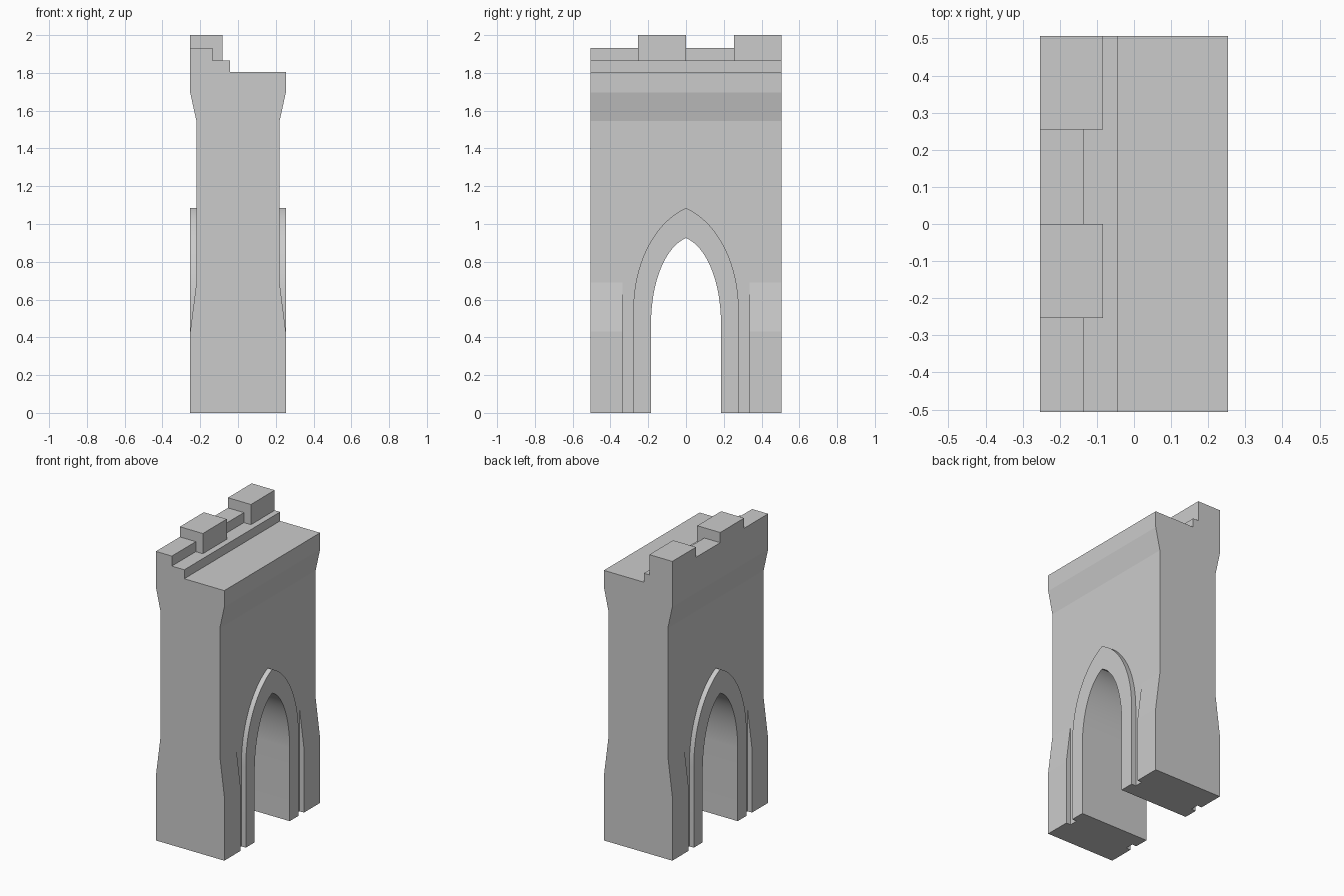
import bpy, bmesh, math
from mathutils import Vector

if "Cube" in bpy.data.objects:
    bpy.data.objects.remove(bpy.data.objects["Cube"])


def prism(name, points, offset):
    """Extrude a closed outline of 3D points along an offset."""
    bm = bmesh.new()
    face = bm.faces.new([bm.verts.new(p) for p in points])
    ext = bmesh.ops.extrude_face_region(bm, geom=[face])
    moved = [g for g in ext["geom"] if isinstance(g, bmesh.types.BMVert)]
    bmesh.ops.translate(bm, vec=Vector(offset), verts=moved)
    bmesh.ops.recalc_face_normals(bm, faces=bm.faces)
    mesh = bpy.data.meshes.new(name)
    bm.to_mesh(mesh)
    bm.free()
    obj = bpy.data.objects.new(name, mesh)
    bpy.context.collection.objects.link(obj)
    return obj


def box(name, x0, x1, y0, y1, z0, z1):
    pts = [(x0, y0, z0), (x1, y0, z0), (x1, y1, z0), (x0, y1, z0)]
    return prism(name, pts, (0, 0, z1 - z0))


def combine(target, other, operation):
    """Apply a boolean and discard the helper."""
    mod = target.modifiers.new(operation.title(), 'BOOLEAN')
    mod.operation, mod.solver, mod.object = operation, 'EXACT', other
    other.hide_render = True
    bpy.context.view_layer.objects.active = target
    bpy.ops.object.modifier_apply(modifier=mod.name)
    bpy.data.objects.remove(other, do_unlink=True)


def arch(name, curve, half_depth, bottom, steps=24):
    """Pointed arch prism along x; curve is a cubic from springing to apex."""
    half = []
    for i in range(steps + 1):
        t = i / steps
        w = ((1-t)**3, 3*t*(1-t)**2, 3*t*t*(1-t), t**3)
        half.append(tuple(sum(k * p[a] for k, p in zip(w, curve)) for a in (0, 1)))
    half = [(curve[0][0], bottom)] + half
    outline = half + [(-y, z) for y, z in reversed(half[:-1])]
    return prism(name, [(-half_depth, y, z) for y, z in outline], (2 * half_depth, 0, 0))


W, L, N = 0.253, 0.506, 0.22    # half depth, half length, half depth at waist

# Wall with flared foot and cornice, stepped parapet on the -x side
right = [(W, 0), (W, 0.43), (N, 0.69), (N, 1.545), (W, 1.695), (W, 1.805)]
steps = [(-0.043, 1.805), (-0.043, 1.865), (-0.135, 1.865), (-0.135, 1.932), (-W, 1.932)]
left = [(-x, z) for x, z in reversed(right[:-1])]
wall = prism("gate_wall", [(x, -L, z) for x, z in right + steps + left], (0, 2 * L, 0))

# Recess in the flared foot beside the arch
for s in (-1, 1):
    x0, x1 = sorted((s * N, s * 0.4))
    combine(wall, box("recess_cutter", x0, x1, -0.335, 0.335, -0.1, 0.8), 'DIFFERENCE')

# Raised pointed arch surround on both sides, then the opening through it
outer = [(0.279, 0.54), (0.279, 0.81), (0.155, 1.015), (0, 1.085)]
inner = [(0.185, 0.49), (0.180, 0.71), (0.105, 0.88), (0, 0.926)]
combine(wall, arch("arch_surround", outer, W, 0), 'UNION')
combine(wall, arch("opening_cutter", inner, 0.4, -0.1), 'DIFFERENCE')

# Two merlons
for y0, y1 in ((-0.253, 0), (0.255, L)):
    combine(wall, box("merlon", -W, -0.083, y0, y1, 1.865, 2.0), 'UNION')

# Smooth only the arch curves
bpy.ops.object.select_all(action='DESELECT')
wall.select_set(True)
bpy.context.view_layer.objects.active = wall
bpy.ops.object.shade_smooth_by_angle(angle=math.radians(6))
